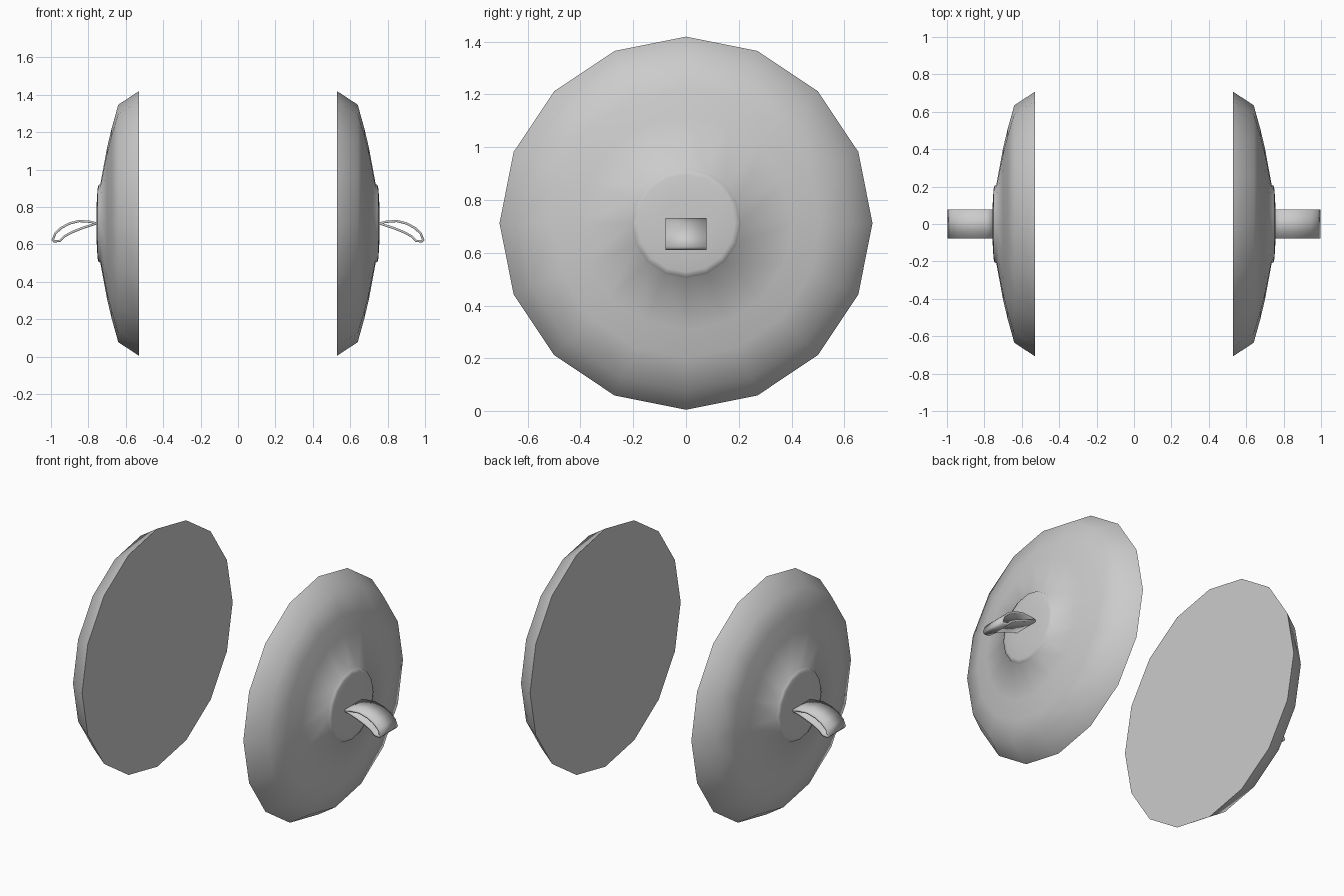
import bpy, bmesh, math

if "Cube" in bpy.data.objects:
    bpy.data.objects.remove(bpy.data.objects["Cube"])

CENTRE_Z = 0.712
SIDES = 16


def finish(name, bm, angle, thickness=0):
    bmesh.ops.recalc_face_normals(bm, faces=bm.faces)
    mesh = bpy.data.meshes.new(name)
    bm.to_mesh(mesh)
    bm.free()
    obj = bpy.data.objects.new(name, mesh)
    bpy.context.collection.objects.link(obj)
    bpy.ops.object.select_all(action='DESELECT')
    obj.select_set(True)
    bpy.context.view_layer.objects.active = obj
    bpy.ops.object.shade_smooth_by_angle(angle=math.radians(angle))
    if thickness:
        solid = obj.modifiers.new("Thickness", 'SOLIDIFY')
        solid.thickness = thickness
        solid.offset = -1
        solid.use_even_offset = True
    # Opposite half of the pair
    mirror = obj.modifiers.new("Pair", 'MIRROR')
    mirror.use_mirror_merge = False
    return obj


def lathe_x(name, profile, angle):
    """Spin (x, radius) rings around the x axis and cap both ends."""
    bm = bmesh.new()
    rings = []
    for x, r in profile:
        rings.append([bm.verts.new((x, r * math.sin(a), CENTRE_Z + r * math.cos(a)))
                      for a in (2 * math.pi * i / SIDES for i in range(SIDES))])
    for a, b in zip(rings, rings[1:]):
        for i in range(SIDES):
            j = (i + 1) % SIDES
            bm.faces.new((a[i], a[j], b[j], b[i]))
    bm.faces.new(rings[0])
    bm.faces.new(rings[-1])
    return finish(name, bm, angle)


# Domed plate with a flat inner face and a small raised bell
lathe_x("plate", [(0.53, 0.707), (0.64, 0.635), (0.675, 0.51), (0.70, 0.405),
                  (0.736, 0.21), (0.746, 0.205), (0.751, 0.185),
                  (0.756, 0.10), (0.757, 0.03)], 55)

# Hand strap: a drooping closed loop of flat band
loop = [(0.752, 0.717), (0.79, 0.727), (0.85, 0.731), (0.905, 0.717),
        (0.95, 0.692), (0.982, 0.662), (0.997, 0.622), (0.985, 0.610),
        (0.95, 0.613), (0.925, 0.638), (0.885, 0.660), (0.83, 0.682),
        (0.752, 0.707)]
bm = bmesh.new()
front = [bm.verts.new((x, -0.078, z)) for x, z in loop]
back = [bm.verts.new((x, 0.078, z)) for x, z in loop]
for i in range(len(loop)):
    j = (i + 1) % len(loop)
    bm.faces.new((front[i], front[j], back[j], back[i]))
finish("hand_strap", bm, 60, 0.012)
